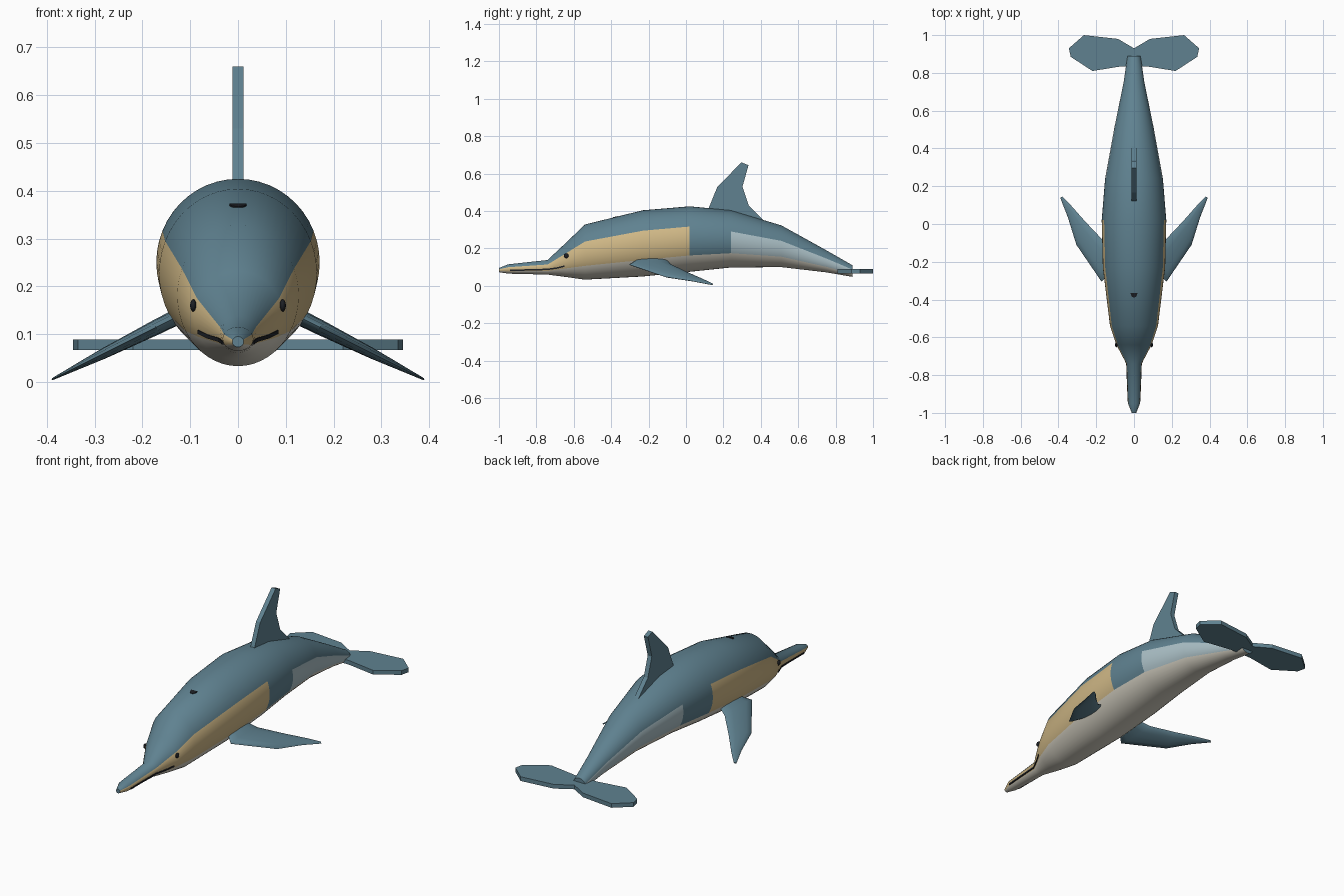
import bpy, bmesh, math
from mathutils import Vector

if "Cube" in bpy.data.objects:
    bpy.data.objects.remove(bpy.data.objects["Cube"])


def material(name, rgb):
    m = bpy.data.materials.new(name)
    m.use_nodes = True
    m.diffuse_color = (*rgb, 1)
    m.node_tree.nodes["Principled BSDF"].inputs["Base Color"].default_value = (*rgb, 1)
    return m


TEAL = material("slate teal", (0.115, 0.222, 0.28))
TAN = material("warm tan", (0.63, 0.48, 0.24))
CREAM = material("belly cream", (0.66, 0.63, 0.54))
GREY = material("pale blue grey", (0.41, 0.53, 0.57))
DARK = material("near black", (0.012, 0.014, 0.018))


def finish(name, bm, mats, angle=None):
    bmesh.ops.recalc_face_normals(bm, faces=bm.faces)
    mesh = bpy.data.meshes.new(name)
    bm.to_mesh(mesh)
    bm.free()
    for m in mats:
        mesh.materials.append(m)
    ob = bpy.data.objects.new(name, mesh)
    bpy.context.collection.objects.link(ob)
    if angle:
        bpy.ops.object.select_all(action="DESELECT")
        bpy.context.view_layer.objects.active = ob
        ob.select_set(True)
        bpy.ops.object.shade_smooth_by_angle(angle=math.radians(angle))
    return ob


def loft(bm, rings, colour=None):
    """Skin closed rings of points; colour(section, column) gives the material."""
    rows = [[bm.verts.new(p) for p in ring] for ring in rings]
    n = len(rows[0])
    for i, (a, b) in enumerate(zip(rows, rows[1:])):
        for j in range(n):
            k = (j + 1) % n
            f = bm.faces.new((a[j], a[k], b[k], b[j]))
            if colour:
                f.material_index = colour(i, j)
    bm.faces.new(rows[0])
    bm.faces.new(rows[-1])


def prism(name, outline, thickness, mat):
    """Extrude a flat outline by the thickness vector."""
    bm = bmesh.new()
    f = bm.faces.new([bm.verts.new(p) for p in outline])
    top = bmesh.ops.extrude_face_region(bm, geom=[f])["geom"]
    bmesh.ops.translate(bm, vec=thickness, verts=[v for v in top if isinstance(v, bmesh.types.BMVert)])
    return finish(name, bm, [mat])


# Body stations: y, bottom, top, half width
STATIONS = [
    (-1.0, 0.073, 0.095, 0.012),
    (-0.95, 0.065, 0.115, 0.032),
    (-0.74, 0.06, 0.138, 0.04),
    (-0.64, 0.047, 0.232, 0.093),
    (-0.54, 0.033, 0.328, 0.127),
    (-0.23, 0.05, 0.404, 0.165),
    (0.02, 0.075, 0.425, 0.171),
    (0.24, 0.098, 0.404, 0.153),
    (0.51, 0.1, 0.323, 0.104),
    (0.75, 0.072, 0.19, 0.055),
    (0.89, 0.048, 0.11, 0.035),
]
SEGS = 48


def body_colour(i, j):
    a = (j + 0.5) / SEGS * math.tau
    elevation = math.degrees(math.asin(math.sin(a)))
    y = STATIONS[i][0]
    if elevation < -30:
        return 2
    if y < 0 and elevation < 22.5:
        return 1
    if y > 0.2 and elevation < 18:
        return 3
    return 0


def station_ring(y, lo, hi, w):
    mid, h = (lo + hi) / 2, (hi - lo) / 2
    angles = [j / SEGS * math.tau for j in range(SEGS)]
    return [(w * math.cos(a), y, mid + h * math.sin(a)) for a in angles]


bm = bmesh.new()
loft(bm, [station_ring(*s) for s in STATIONS], body_colour)
finish("body", bm, [TEAL, TAN, CREAM, GREY], 40)


def side_x(y, z):
    """Half width of the body at a given length and height."""
    for a, b in zip(STATIONS, STATIONS[1:]):
        if a[0] <= y <= b[0]:
            t = (y - a[0]) / (b[0] - a[0])
            lo, hi, w = (p + (q - p) * t for p, q in zip(a[1:], b[1:]))
            u = (z - (lo + hi) / 2) / ((hi - lo) / 2)
            return w * math.sqrt(max(0, 1 - u * u))
    return 0


# Dorsal fin
dorsal = [(0.115, 0.40), (0.168, 0.53), (0.297, 0.66), (0.334, 0.645),
          (0.302, 0.53), (0.335, 0.43), (0.414, 0.35), (0.40, 0.3), (0.14, 0.3)]
prism("dorsal_fin", [(-0.012, y, z) for y, z in dorsal], (0.024, 0, 0), TEAL)

# Tail flukes
fluke = [(0.085, 0.98), (0.265, 1.0), (0.345, 0.93), (0.335, 0.885), (0.22, 0.81), (0.065, 0.835)]
outline = [(0, 0.93)] + fluke + [(-x, y) for x, y in reversed(fluke)]
prism("tail_flukes", [(x, y, 0.067) for x, y in outline], (0, 0, 0.022), TEAL)

# Flipper sections: leading x, y, trailing x, y, thickness
FLIPPER = [
    (0.12, -0.26, 0.11, -0.11, 0.034),
    (0.172, -0.305, 0.17, -0.08, 0.032),
    (0.305, -0.11, 0.26, 0.015, 0.022),
    (0.35, 0.035, 0.335, 0.1, 0.012),
    (0.39, 0.137, 0.38, 0.145, 0.005),
]


def flipper_point(x, y):
    return Vector((x, y, 0.125 - 0.5 * (x - 0.15)))


def flipper_ring(side, lx, ly, tx, ty, thick):
    lead, trail = flipper_point(lx, ly), flipper_point(tx, ty)
    mid, half = (lead + trail) / 2, (lead - trail) / 2
    up = Vector((0.447, 0, 0.894)) * thick / 2
    ring = []
    for k in range(12):
        a = k / 12 * math.tau
        p = mid + half * math.cos(a) + up * math.sin(a)
        ring.append((p.x * side, p.y, p.z))
    return ring


MOUTH = [(-0.94, 0.082), (-0.85, 0.085), (-0.74, 0.088), (-0.69, 0.095), (-0.65, 0.105)]

for side, label in ((1, "left"), (-1, "right")):
    bm = bmesh.new()
    loft(bm, [flipper_ring(side, *s) for s in FLIPPER])
    finish(label + "_flipper", bm, [TEAL], 40)

    # Eye
    bm = bmesh.new()
    bmesh.ops.create_uvsphere(bm, u_segments=16, v_segments=10, radius=0.013)
    bmesh.ops.scale(bm, vec=(0.5, 1, 1), verts=bm.verts)
    bmesh.ops.translate(bm, vec=(side * (side_x(-0.64, 0.16) + 0.003), -0.64, 0.16), verts=bm.verts)
    finish(label + "_eye", bm, [DARK], 60)

    # Mouth line: a slim bar following the beak
    bm = bmesh.new()
    rings = []
    for y, z in MOUTH:
        x = side_x(y, z)
        rings.append([(side * (x + dx), y, z + dz)
                      for dx, dz in ((-0.004, -0.004), (0.003, -0.004), (0.003, 0.004), (-0.004, 0.004))])
    loft(bm, rings)
    finish(label + "_mouth_line", bm, [DARK])

# Blowhole: a half disc lying on the head
bm = bmesh.new()
hole = [(0.018 * math.cos(a), -0.365 - 0.024 * math.sin(a))
        for a in (k / 10 * math.pi for k in range(11))]
top = [(x, y, 0.404 + (y + 0.23) * 0.245 + 0.002) for x, y in hole]
loft(bm, [[(x, y, z - 0.007) for x, y, z in top], top])
finish("blowhole", bm, [DARK])
